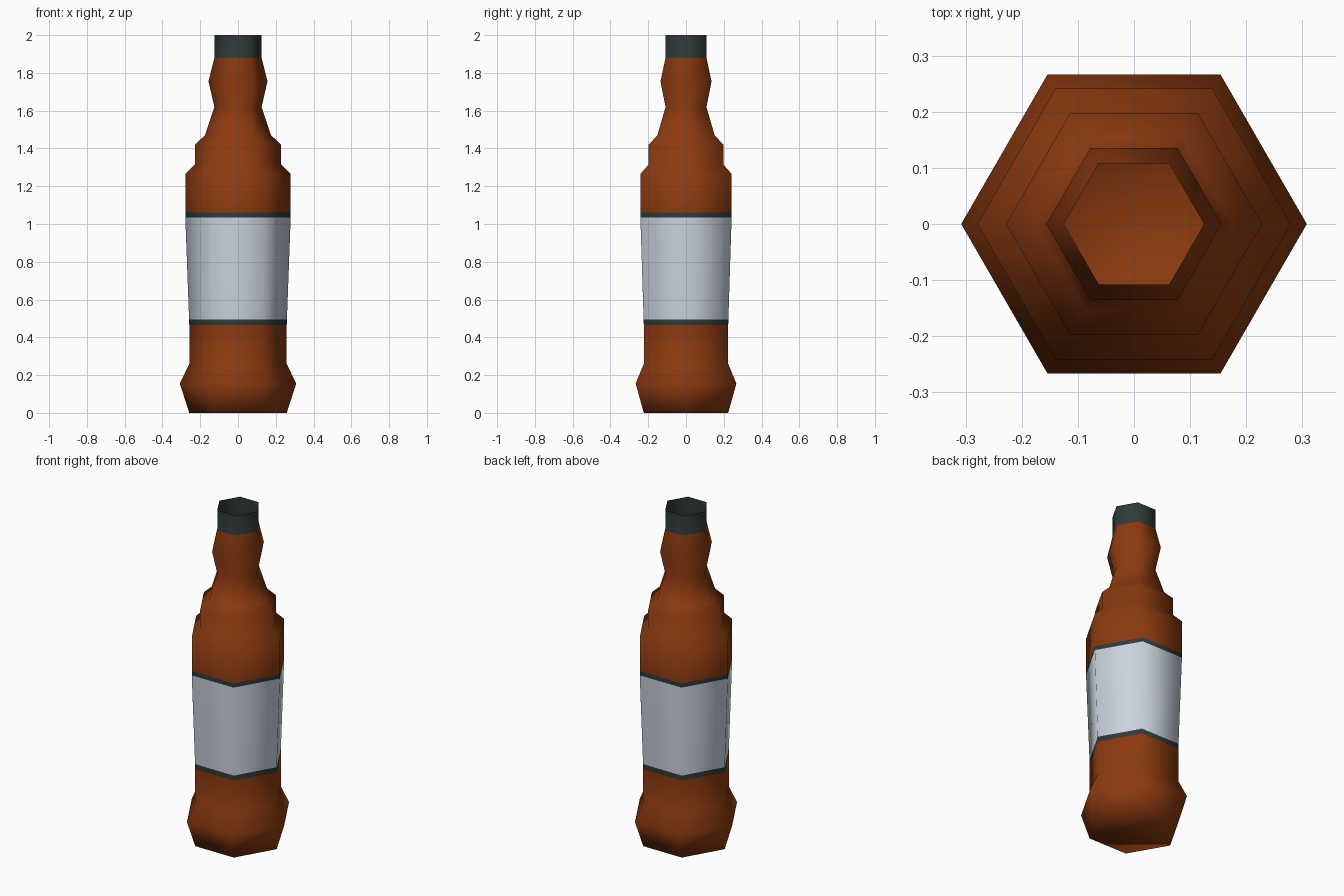
import bpy, bmesh
from math import cos, sin, pi

if "Cube" in bpy.data.objects:
    bpy.data.objects.remove(bpy.data.objects["Cube"], do_unlink=True)


def material(name, rgb):
    m = bpy.data.materials.new(name)
    m.use_nodes = True
    colour = (*rgb, 1)
    m.diffuse_color = colour
    bsdf = m.node_tree.nodes["Principled BSDF"]
    bsdf.inputs["Base Color"].default_value = colour
    bsdf.inputs["Roughness"].default_value = 0.8
    return m


GLASS, LABEL, TRIM = range(3)
materials = [
    material("amber_glass", (0.26, 0.042, 0.005)),
    material("pale_label", (0.60, 0.65, 0.74)),
    material("dark_trim", (0.03, 0.042, 0.042)),
]

# Bottle profile from base to open mouth: radius, height, colour of the wall above
profile = [
    (0.258, 0.0, GLASS), (0.308, 0.155, GLASS), (0.258, 0.26, GLASS),
    (0.258, 0.465, TRIM), (0.259, 0.495, LABEL),
    (0.279, 1.035, TRIM), (0.279, 1.06, GLASS), (0.279, 1.265, GLASS),
    (0.228, 1.315, GLASS), (0.228, 1.42, GLASS), (0.175, 1.47, GLASS),
    (0.125, 1.62, GLASS), (0.156, 1.755, GLASS),
    (0.125, 1.88, TRIM), (0.125, 2.0, TRIM),
]
SIDES = 6

bm = bmesh.new()
rings = [[bm.verts.new((r * cos(2 * pi * i / SIDES), r * sin(2 * pi * i / SIDES), z))
          for i in range(SIDES)] for r, z, _ in profile]

# Closed base, open mouth
bm.faces.new(reversed(rings[0]))

# Walls, coloured by band
for (lower, upper), (_, _, colour) in zip(zip(rings, rings[1:]), profile):
    for i in range(SIDES):
        j = (i + 1) % SIDES
        face = bm.faces.new((lower[i], lower[j], upper[j], upper[i]))
        face.material_index = colour

for face in bm.faces:
    face.smooth = True

mesh = bpy.data.meshes.new("bottle")
bm.to_mesh(mesh)
bm.free()
for m in materials:
    mesh.materials.append(m)
bottle = bpy.data.objects.new("bottle", mesh)
bpy.context.collection.objects.link(bottle)
